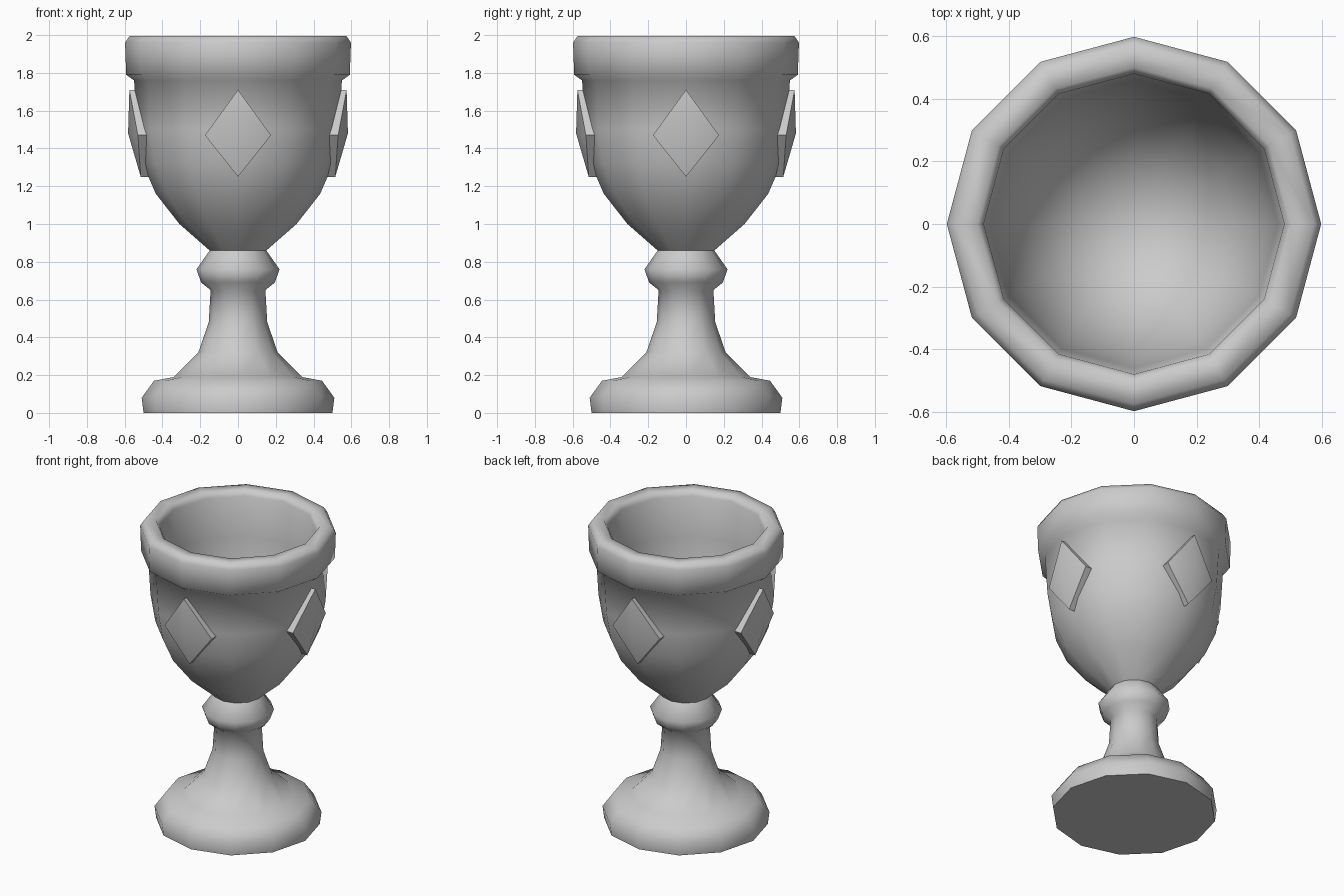
import bpy, bmesh, math
from mathutils import Matrix

if "Cube" in bpy.data.objects:
    bpy.data.objects.remove(bpy.data.objects["Cube"], do_unlink=True)

SIDES = 12

stone = bpy.data.materials.new("light grey")
stone.use_nodes = True
GREY = (0.6, 0.6, 0.6, 1)
stone.diffuse_color = GREY
stone.node_tree.nodes["Principled BSDF"].inputs["Base Color"].default_value = GREY


def finish(name, bm, angle):
    bmesh.ops.recalc_face_normals(bm, faces=bm.faces)
    mesh = bpy.data.meshes.new(name)
    bm.to_mesh(mesh)
    bm.free()
    mesh.materials.append(stone)
    ob = bpy.data.objects.new(name, mesh)
    bpy.context.collection.objects.link(ob)
    bpy.ops.object.select_all(action="DESELECT")
    bpy.context.view_layer.objects.active = ob
    ob.select_set(True)
    bpy.ops.object.shade_smooth_by_angle(angle=math.radians(angle))
    return ob


def lathe(name, profile):
    """Turn a (radius, height) profile around z."""
    bm = bmesh.new()
    verts = [bm.verts.new((r, 0, z)) for r, z in profile]
    edges = [bm.edges.new(pair) for pair in zip(verts, verts[1:])]
    bmesh.ops.spin(bm, geom=verts + edges, cent=(0, 0, 0), axis=(0, 0, 1),
                   angle=math.tau, steps=SIDES)
    bmesh.ops.remove_doubles(bm, verts=bm.verts, dist=0.001)
    return finish(name, bm, 65)


# Foot, stem, knob, bowl, rim and hollow inside as one turned body
foot = [(0, 0), (0.5, 0), (0.51, 0.08), (0.445, 0.17), (0.34, 0.19)]
stem = [(0.21, 0.32), (0.155, 0.48), (0.145, 0.65)]
knob = [(0.195, 0.69), (0.22, 0.76), (0.15, 0.86)]
bowl = [(0.31, 1.0), (0.435, 1.16), (0.505, 1.32), (0.535, 1.5), (0.55, 1.76)]
rim = [(0.592, 1.79), (0.598, 1.96), (0.575, 1.995), (0.5, 1.995), (0.48, 1.96)]
inside = [(0.46, 1.7), (0.43, 1.4), (0.33, 1.14), (0.17, 0.99), (0, 0.96)]
lathe("goblet_body", foot + stem + knob + bowl + rim + inside)


# Raised diamond ornaments on the four sides of the bowl
def diamond(name, turn):
    bm = bmesh.new()
    front = [(0, -0.575, 1.71), (0.175, -0.53, 1.47),
             (0, -0.515, 1.25), (-0.175, -0.53, 1.47)]
    outer = [bm.verts.new(p) for p in front]
    inner = [bm.verts.new((x, y + 0.08, z)) for x, y, z in front]
    peak = bm.verts.new((0, -0.582, 1.48))
    for i in range(4):
        j = (i + 1) % 4
        bm.faces.new((outer[i], outer[j], peak))
        bm.faces.new((outer[j], outer[i], inner[i], inner[j]))
    bm.faces.new(inner)
    bmesh.ops.rotate(bm, verts=bm.verts, matrix=Matrix.Rotation(turn, 3, "Z"))
    finish(name, bm, 50)


for k, side in enumerate(("front", "left", "back", "right")):
    diamond("diamond_" + side, k * math.pi / 2)
